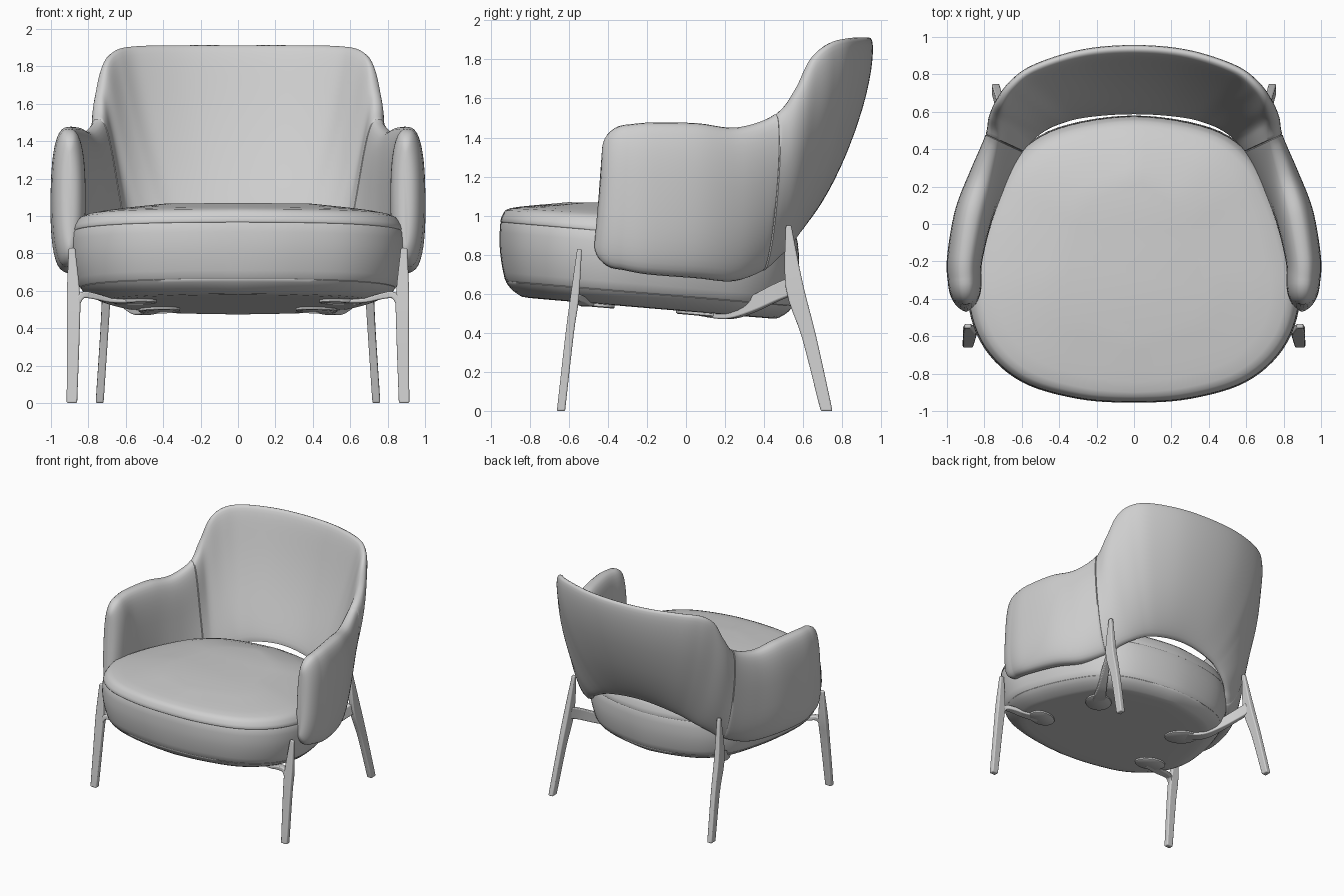
import bpy, bmesh, math
from mathutils import Vector

if "Cube" in bpy.data.objects:
    bpy.data.objects.remove(bpy.data.objects["Cube"], do_unlink=True)

grey = bpy.data.materials.new("light grey")
grey.use_nodes = True
COLOUR = (0.62, 0.62, 0.62, 1)
grey.diffuse_color = COLOUR
grey.node_tree.nodes["Principled BSDF"].inputs["Base Color"].default_value = COLOUR


def spline(keys, steps, closed=False):
    """Catmull-Rom samples through tuples of any length."""
    n = len(keys)
    out = []
    for i in range(n if closed else n - 1):
        idx = [i - 1, i, i + 1, i + 2]
        idx = [j % n if closed else min(max(j, 0), n - 1) for j in idx]
        for k in range(steps):
            t = k / steps
            out.append(tuple(
                b + t / 2 * (c - a + t * (2 * a - 5 * b + 4 * c - d + t * (3 * (b - c) + d - a)))
                for a, b, c, d in zip(*(keys[j] for j in idx))))
    return out if closed else out + [tuple(keys[-1])]


def loft(name, rings, bevel=0.0):
    """Skin closed rings of points into a capped solid."""
    bm = bmesh.new()
    loops = [[bm.verts.new(p) for p in ring] for ring in rings]
    for r, q in zip(loops, loops[1:]):
        for i in range(len(r)):
            j = (i + 1) % len(r)
            bm.faces.new((r[i], r[j], q[j], q[i]))
    bm.faces.new(loops[0])
    bm.faces.new(loops[-1])
    bmesh.ops.recalc_face_normals(bm, faces=bm.faces)
    mesh = bpy.data.meshes.new(name)
    bm.to_mesh(mesh)
    bm.free()
    mesh.materials.append(grey)
    obj = bpy.data.objects.new(name, mesh)
    bpy.context.collection.objects.link(obj)
    if bevel:
        mod = obj.modifiers.new("soft edges", "BEVEL")
        mod.width, mod.segments, mod.limit_method = bevel, 3, "ANGLE"
        mod.angle_limit = math.radians(50)
    bpy.ops.object.select_all(action="DESELECT")
    obj.select_set(True)
    bpy.context.view_layer.objects.active = obj
    bpy.ops.object.shade_smooth_by_angle(angle=math.radians(45))
    return obj


def power(v, p):
    return math.copysign(abs(v) ** p, v)


# Seat cushion: plan outline, then an edge profile of (inset, height, slope)
half = [(0, -.955), (.3, -.935), (.6, -.845), (.8, -.665), (.887, -.42),
        (.86, -.15), (.775, .12), (.64, .36), (.41, .515), (0, .58)]
outline = spline(half + [(-x, y) for x, y in half[-2:0:-1]], 6, True)
profile = [(.35, .592, 1), (.15, .592, 1), (.1, .602, 1), (.055, .635, 1), (.033, .665, 1),
           (.036, .67, 1), (.028, .675, 1), (.01, .76, 1), (0, .86, 1), (.004, .958, 1),
           (.01, .966, 1), (.005, .974, 1), (.02, 1.015, .85), (.055, 1.042, .7),
           (.18, 1.06, .4), (.35, 1.072, .1)]
centre = Vector((0, -.19))
rings = []
for inset, z, slope in spline(profile, 2):
    ring = []
    for x, y in outline:
        arm = Vector((x, y)) - centre
        # the edge is rounder at the sides than at the front
        p = centre + arm * (1 - inset * (1 + .5 * abs(arm.x) / arm.length) / arm.length)
        ring.append((p.x, p.y, z - slope * .085 * (p.y + .955)))
    rings.append(ring)
loft("seat_cushion", rings)

# Wraparound shell: low point x y, high point x y, bottom, top, half thickness
keys = [(.905, -.335, .905, -.295, .725, 1.467, .09), (.91, -.2, .903, -.18, .70, 1.477, .095),
        (.84, .05, .865, .05, .68, 1.474, .102), (.73, .24, .805, .26, .665, 1.452, .092),
        (.61, .395, .75, .46, .72, 1.52, .072), (.54, .47, .745, .565, .785, 1.65, .06),
        (.465, .52, .717, .645, .835, 1.805, .055), (.375, .555, .658, .735, .885, 1.883, .053),
        (.28, .577, .54, .827, .918, 1.908, .05), (.14, .592, .285, .91, .945, 1.913, .05),
        (0, .597, 0, .935, .955, 1.913, .05)]
keys += [(-k[0], k[1], -k[2]) + k[3:] for k in keys[-2::-1]]
STEPS = 8
stations = spline(keys, STEPS)


def plan(i):
    s = stations[min(max(i, 0), len(stations) - 1)]
    return Vector((s[0] + s[2], s[1] + s[3], 0)) / 2


def section(i, thin=1.0, trim=0.0, shift=0.0):
    """Rounded upright cross-section of the shell at one station."""
    lx, ly, hx, hy, bottom, top, t = stations[i]
    along = (plan(i + 1) - plan(i - 1)).normalized()
    out = Vector((along.y, -along.x, 0))
    ring = []
    for k in range(40):
        a = math.tau * k / 40
        s = (power(math.sin(a), .8) + 1) / 2
        f = s + .6 * s * (1 - s)
        p = Vector((lx + (hx - lx) * f, ly + (hy - ly) * f, bottom + trim + (top - bottom - 2 * trim) * s))
        ring.append(p + out * (t * thin * power(math.cos(a), .75)) + along * shift)
    return ring


seam = 4 * STEPS
last = len(stations) - 1

# Armrest with a rounded front and a shallow seam at the back
rings = []
for k in range(8):
    a = math.radians(85 - 85 * k / 8)
    rings.append(section(0, math.cos(a) ** .8, .13 * (1 - math.cos(a)), -.135 * math.sin(a)))
rings += [section(i) for i in range(seam)]
rings += [section(seam, shift=-.004), section(seam, .9, .008, 0)]
loft("left_armrest", rings)
loft("right_armrest", [[(-p[0], p[1], p[2]) for p in r] for r in rings])

# Backrest between the seams
rings = [section(seam, .9, .008, 0), section(seam, shift=.004)]
rings += [section(i) for i in range(seam + 1, last - seam)]
rings += [section(last - seam, shift=-.004), section(last - seam, .9, .008, 0)]
loft("backrest", rings)


def strut(name, path, side, steps=4):
    """Bar along (x, y, z, half width, half depth), width measured along side."""
    pts = spline(path, steps)
    rings = []
    for i, p in enumerate(pts):
        along = (Vector(pts[min(i + 1, len(pts) - 1)][:3]) - Vector(pts[max(i - 1, 0)][:3])).normalized()
        u = (side - along * side.dot(along)).normalized()
        v = along.cross(u)
        if i == 0 and p[2] == 0:
            u, v = Vector((1, 0, 0)), Vector((0, 1, 0))
        rings.append([Vector(p[:3]) + u * p[3] * a + v * p[4] * b
                      for a, b in ((1, 1), (-1, 1), (-1, -1), (1, -1))])
    loft(name, rings, .008)


def pad(name, x, y, z, angle, length, width):
    """Thin oval mounting plate following the underside of the seat."""
    rings = []
    for scale, dz in ((.94, -.01), (1, -.005), (1, .012)):
        ring = []
        for k in range(32):
            a = math.tau * k / 32
            u, v = length * scale * math.cos(a), width * scale * math.sin(a)
            dx = u * math.cos(angle) - v * math.sin(angle)
            dy = u * math.sin(angle) + v * math.cos(angle)
            ring.append((x + dx, y + dy, z + dz - .085 * dy))
        rings.append(ring)
    loft(name, rings)


# Legs, their curved brackets and mounting plates
for name, m in (("left", 1), ("right", -1)):
    def flip(path):
        return [(m * p[0],) + p[1:] for p in path]
    across, deep = Vector((1, 0, 0)), Vector((0, 1, 0))
    strut(name + "_front_leg", flip([(.888, -.64, 0, .028, .021), (.88, -.595, .4, .034, .021),
          (.88, -.57, .58, .035, .022), (.888, -.545, .83, .017, .012)]), across)
    strut(name + "_front_bracket", flip([(.87, -.58, .51, .018, .016), (.835, -.57, .575, .022, .018),
          (.77, -.545, .572, .028, .016), (.68, -.515, .55, .034, .012), (.56, -.48, .543, .05, .008)]), deep)
    pad(name + "_front_plate", m * .55, -.46, .542, m * .4, .12, .09)
    strut(name + "_rear_leg", flip([(.74, .72, 0, .021, .03), (.715, .63, .38, .021, .036),
          (.70, .555, .64, .022, .045), (.675, .525, .95, .014, .014)]), across)
    strut(name + "_rear_bracket", flip([(.70, .555, .645, .02, .045), (.655, .46, .605, .02, .043),
          (.59, .34, .545, .028, .038), (.52, .22, .497, .04, .026), (.43, .09, .497, .055, .009)]),
          Vector((m * .8, -.5, 0)))
    pad(name + "_rear_plate", m * .42, .07, .498, m * .95, .13, .1)
